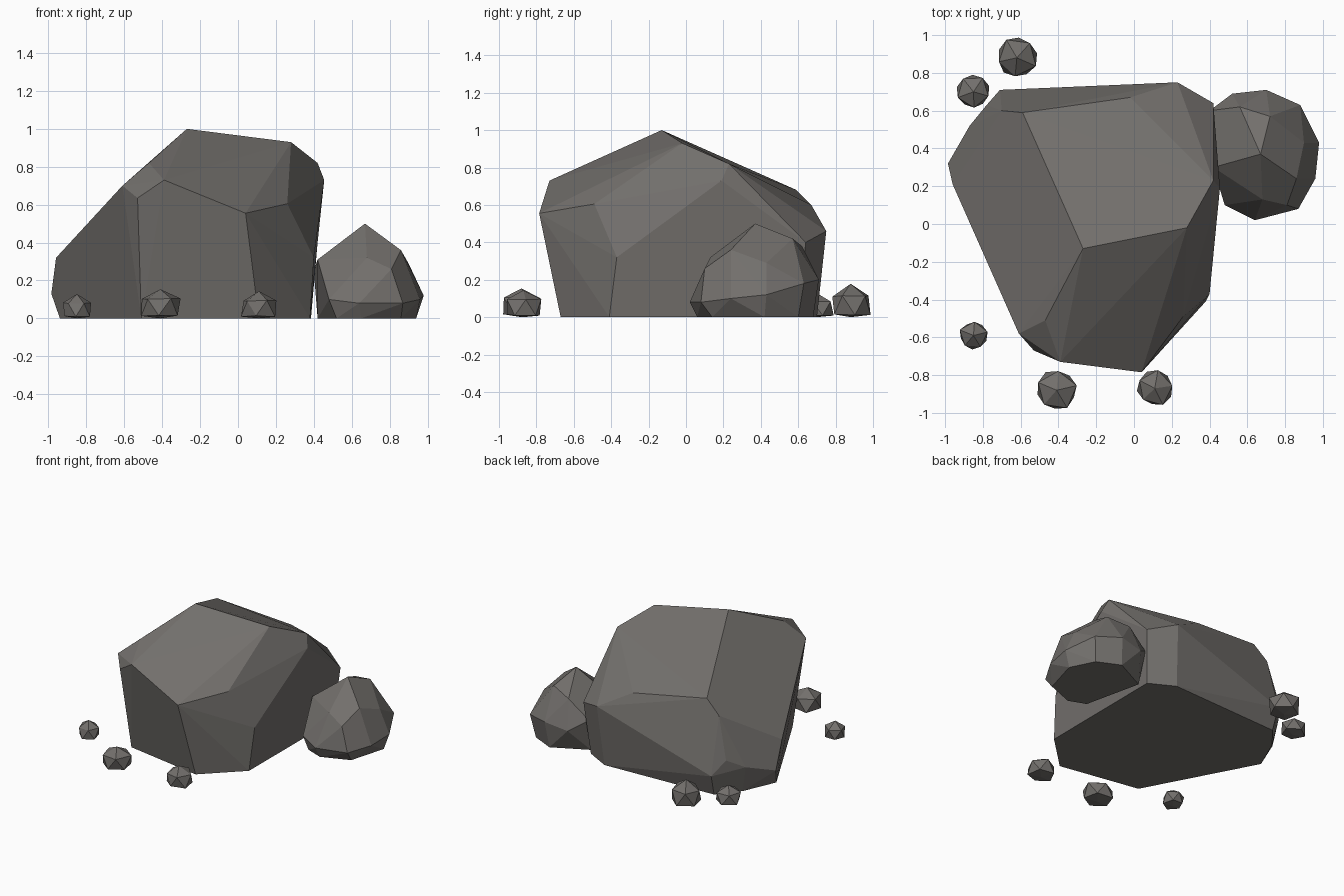
import bpy, bmesh, math, random
from mathutils import Vector

cube = bpy.data.objects.get("Cube")
if cube:
    bpy.data.objects.remove(cube, do_unlink=True)

stone = bpy.data.materials.new("warm grey stone")
stone.use_nodes = True
colour = (0.17, 0.16, 0.15, 1)
stone.diffuse_color = colour
shader = stone.node_tree.nodes["Principled BSDF"]
shader.inputs["Base Color"].default_value = colour
shader.inputs["Roughness"].default_value = 0.9


def finish(name, bm):
    """Turn a bmesh into a flat shaded stone object."""
    bmesh.ops.recalc_face_normals(bm, faces=bm.faces[:])
    mesh = bpy.data.meshes.new(name)
    bm.to_mesh(mesh)
    bm.free()
    mesh.materials.append(stone)
    obj = bpy.data.objects.new(name, mesh)
    bpy.context.collection.objects.link(obj)
    return obj


def hull_rock(name, corners, angle):
    """Chiselled rock: convex hull of its corners with near-flat facets merged."""
    bm = bmesh.new()
    for corner in corners:
        bm.verts.new(corner)
    result = bmesh.ops.convex_hull(bm, input=bm.verts[:])
    spare = [v for v in bm.verts if not v.link_faces]
    bmesh.ops.delete(bm, geom=spare, context='VERTS')
    bmesh.ops.dissolve_limit(bm, angle_limit=math.radians(angle),
                             verts=bm.verts[:], edges=bm.edges[:])
    return finish(name, bm)


def pebble(name, x, y, radius, height, seed):
    """Small faceted stone, flat underneath."""
    rng = random.Random(seed)
    bm = bmesh.new()
    bmesh.ops.create_icosphere(bm, subdivisions=1, radius=1)
    turn = rng.uniform(0, math.tau)
    for v in bm.verts:
        p = v.co * rng.uniform(0.94, 1.1)
        px = p.x * math.cos(turn) - p.y * math.sin(turn)
        py = p.x * math.sin(turn) + p.y * math.cos(turn)
        pz = height * (0.36 + 0.62 * p.z)
        v.co = Vector((x + px * radius, y + py * radius, max(pz, 0)))
    return finish(name, bm)


# Large boulder: crown, chipped front corner, sides, back, then footprint
hull_rock("large_boulder", [
    (-.27, -.13, 1), (.28, -.02, .93), (.42, .23, .82), (.455, .19, .73),
    (.26, -.49, .605), (.04, -.785, .555), (.40, -.37, .32),
    (-.47, -.51, .82), (-.39, -.73, .73), (-.53, -.67, .635), (-.61, -.58, .70),
    (-.96, .21, .32), (-.985, .32, .13), (-.87, .52, .2),
    (-.59, .59, .68), (-.70, .60, .58), (-.78, .63, .27), (-.71, .71, .16),
    (-.02, .67, .60), (.23, .75, .46), (.42, .64, .40),
    (-.94, .25, 0), (-.51, -.56, 0), (.11, -.67, 0), (.38, -.41, 0),
    (.385, .6, 0), (.2, .7, 0), (-.70, .66, 0), (-.83, .5, 0)], 4)

# Side boulder: crown, shoulder, widest ring, then footprint
hull_rock("side_boulder", [
    (.67, .37, .50), (.86, .24, .36), (.72, .57, .42), (.56, .62, .38),
    (.42, .3, .31), (.68, .13, .32), (.81, .1, .26), (.90, .43, .29),
    (.98, .43, .12), (.96, .24, .1), (.87, .08, .08), (.64, .02, .08),
    (.48, .1, .1), (.40, .6, .25), (.52, .69, .17), (.70, .71, .2), (.88, .63, .18),
    (.94, .42, 0), (.86, .14, 0), (.65, .06, 0), (.52, .11, 0),
    (.42, .55, 0), (.68, .68, 0), (.85, .6, 0)], 5)

# Loose pebbles around the base
for name, x, y, radius, height, seed in [
        ("back_pebble", -.62, .88, .115, .175, 1),
        ("back_side_pebble", -.85, .70, .095, .13, 2),
        ("left_front_pebble", -.85, -.59, .08, .125, 3),
        ("middle_front_pebble", -.41, -.88, .115, .16, 4),
        ("right_front_pebble", .11, -.87, .1, .145, 5)]:
    pebble(name, x, y, radius, height, seed)
